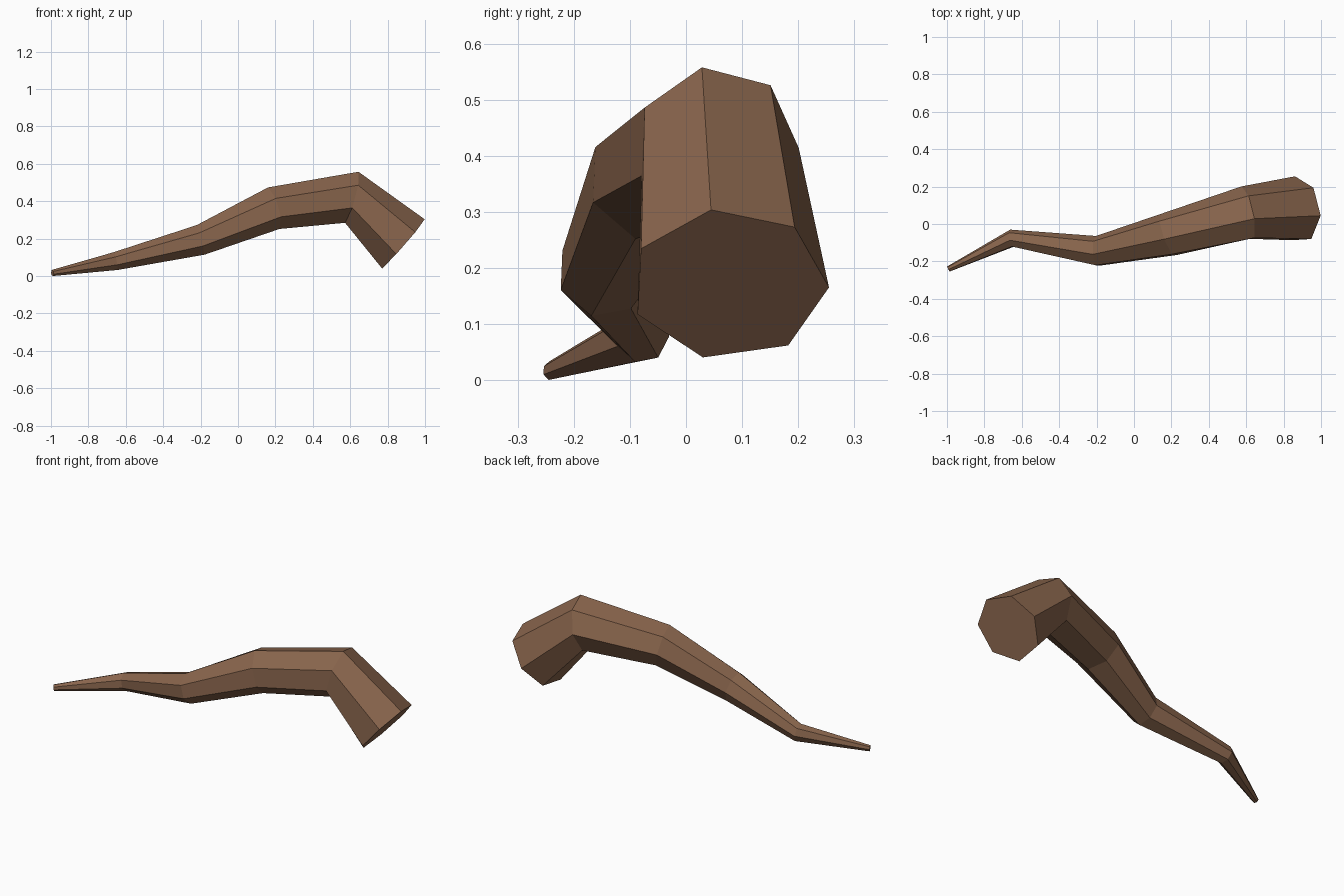
import bpy, bmesh
from math import sin, cos, pi, radians

cube = bpy.data.objects.get("Cube")
if cube:
    bpy.data.objects.remove(cube, do_unlink=True)

# Brown surface
brown = bpy.data.materials.new("brown")
brown.use_nodes = True
colour = (0.25, 0.13, 0.073, 1)
brown.diffuse_color = colour
brown.node_tree.nodes["Principled BSDF"].inputs["Base Color"].default_value = colour

SIDES = 7
PHASE = radians(-10.5)

# Rings from tip to base: centre, y and z radii, lean of x along y and z
RINGS = [
    ((-0.992, -0.241, 0.017), (0.014, 0.017), (-0.5, -0.1)),
    ((-0.655, -0.078, 0.080), (0.048, 0.049), (-0.15, -0.2)),
    ((-0.200, -0.147, 0.193), (0.083, 0.081), (-0.05, -0.27)),
    ((0.183, -0.060, 0.362), (0.115, 0.114), (-0.33, -0.26)),
    ((0.602, 0.055, 0.420), (0.146, 0.140), (-0.18, 0.27)),
    ((0.880, 0.077, 0.171), (0.178, 0.135), (-0.08, 0.87)),
]


def add_ring(bm, centre, radii, lean):
    """Seven-sided cross-section on a leaning plane."""
    verts = []
    for i in range(SIDES):
        angle = PHASE + 2 * pi * i / SIDES
        dy, dz = radii[0] * sin(angle), radii[1] * cos(angle)
        dx = lean[0] * dy + lean[1] * dz
        verts.append(bm.verts.new((centre[0] + dx, centre[1] + dy, centre[2] + dz)))
    return verts


# Crooked tapering tube, closed at both ends
bm = bmesh.new()
rings = [add_ring(bm, *ring) for ring in RINGS]
for a, b in zip(rings, rings[1:]):
    for i in range(SIDES):
        j = (i + 1) % SIDES
        bm.faces.new((a[i], a[j], b[j], b[i]))
bm.faces.new(rings[0])
bm.faces.new(rings[-1])
bmesh.ops.recalc_face_normals(bm, faces=bm.faces[:])

mesh = bpy.data.meshes.new("curved_horn")
bm.to_mesh(mesh)
bm.free()
mesh.materials.append(brown)
horn = bpy.data.objects.new("curved_horn", mesh)
bpy.context.collection.objects.link(horn)
